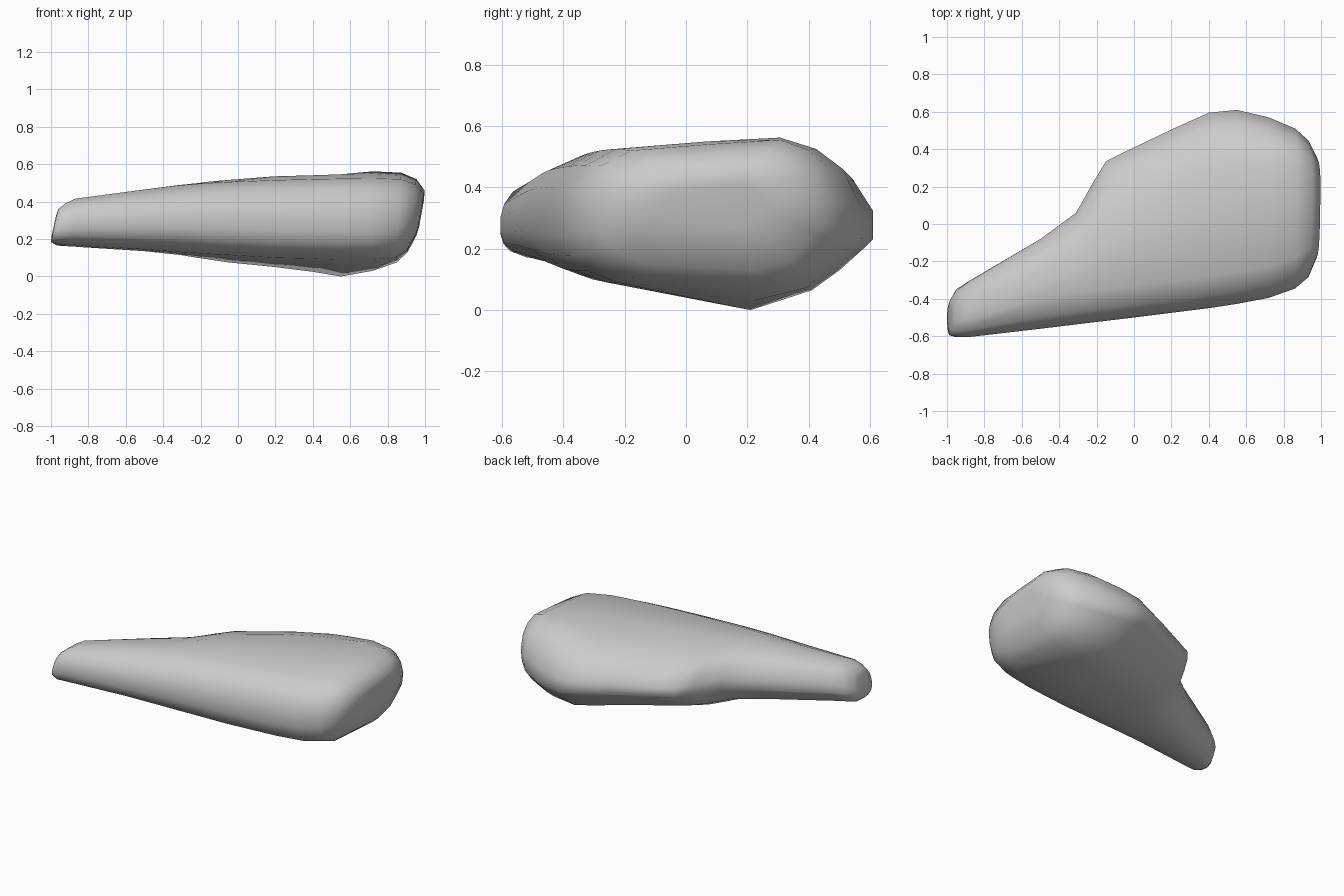
import bpy, bmesh

# Stations along the body:
# x, front y, back y, bottom z front/back, top z front/back, lean, pinch of back edge
STATIONS = [
    (-0.980, -0.595, -0.41, 0.190, 0.185, 0.36, 0.36, 0.22, 0),
    (-0.945, -0.605, -0.35, 0.172, 0.165, 0.39, 0.39, 0.20, 0),
    (-0.88, -0.604, -0.305, 0.17, 0.16, 0.415, 0.415, 0.05, 0),
    (-0.50, -0.56, -0.08, 0.145, 0.135, 0.465, 0.465, 0, 0),
    (-0.31, -0.537, 0.06, 0.13, 0.115, 0.488, 0.49, 0, .01),
    (-0.22, -0.526, 0.22, 0.125, 0.10, 0.495, 0.50, 0, .02),
    (-0.15, -0.518, 0.335, 0.12, 0.09, 0.50, 0.51, 0, .03),
    (-0.05, -0.506, 0.385, 0.115, 0.075, 0.505, 0.52, 0, .03),
    (0.20, -0.475, 0.505, 0.10, 0.05, 0.515, 0.543, 0, .03),
    (0.40, -0.45, 0.595, 0.095, 0.025, 0.52, 0.55, 0, .03),
    (0.55, -0.427, 0.61, 0.09, 0.0, 0.523, 0.556, 0, .02),
    (0.72, -0.395, 0.57, 0.09, 0.03, 0.525, 0.562, 0, 0),
    (0.86, -0.345, 0.51, 0.105, 0.075, 0.52, 0.555, 0.05, 0),
    (0.93, -0.285, 0.445, 0.15, 0.13, 0.49, 0.52, 0.12, 0),
    (0.975, -0.18, 0.355, 0.23, 0.22, 0.44, 0.46, 0.18, 0),
]


def section(x, y0, y1, b0, b1, t0, t1, lean, pinch):
    """Rounded loop: side insets as fraction of the corner, and height fraction."""
    w = y1 - y0
    full = 0.72 if x > 0.8 else 0.88 if x > 0.7 else 1.0   # tighter corners at wide end
    a = min(0.17, 0.33 * w)             # front corners
    d = min(0.30, 0.33 * w) * full      # broad upper back corner
    c = min(0.40, 0.42 * w) * full      # broader under-curve at the back
    mid = y0 + 0.48 * w
    prof = [(y0, .35), (y0, .55), (y0 + .12 * a, .72), (y0 + .40 * a, .88),
            (y0 + a, 1), (mid, 1), (y1 - d, 1), (y1 - .55 * d, .93),
            (y1 - .23 * d, .81), (y1, .58), (y1, .38), (y1 - .1 * c, .31),
            (y1 - .27 * c, .2), (y1 - .5 * c, .08), (y1 - c, 0), (y0 + a, 0),
            (y0 + .4 * a, .09), (y0 + .12 * a, .2)]
    pts = []
    ya, yb = y0 + a, y1 - c
    for i, (y, v) in enumerate(prof):
        s = min(1, max(0, (y - ya) / (yb - ya)))
        lo, hi = b0 + (b1 - b0) * s, t0 + (t1 - t0) * s
        z = lo + (hi - lo) * v
        if 6 <= i <= 8:
            z -= pinch
        elif 10 <= i <= 13:
            z += pinch
        pts.append((x + lean * (z - (b0 + t0) / 2), y, z))
    return pts


# Main tapered body, lofted through the stations
bm = bmesh.new()
rings = [[bm.verts.new(p) for p in section(*s)] for s in STATIONS]
n = len(rings[0])
for r, q in zip(rings, rings[1:]):
    for i in range(n):
        j = (i + 1) % n
        bm.faces.new((r[i], r[j], q[j], q[i]))

# Slightly domed end caps
for ring, push in ((rings[0], -0.004), (rings[-1], 0.006)):
    cap = bm.faces.new(ring)
    centre = cap.calc_center_median()
    bmesh.ops.inset_individual(bm, faces=[cap], thickness=0.0)
    for v in cap.verts:
        v.co = centre + (v.co - centre) * 0.6
        v.co.x += push
bmesh.ops.recalc_face_normals(bm, faces=bm.faces)

mesh = bpy.data.meshes.new("body")
bm.to_mesh(mesh)
bm.free()
body = bpy.data.objects.new("body", mesh)
bpy.context.collection.objects.link(body)

# Smooth shading
bpy.context.view_layer.objects.active = body
body.select_set(True)
bpy.ops.object.shade_smooth_by_angle(angle=1.4)
